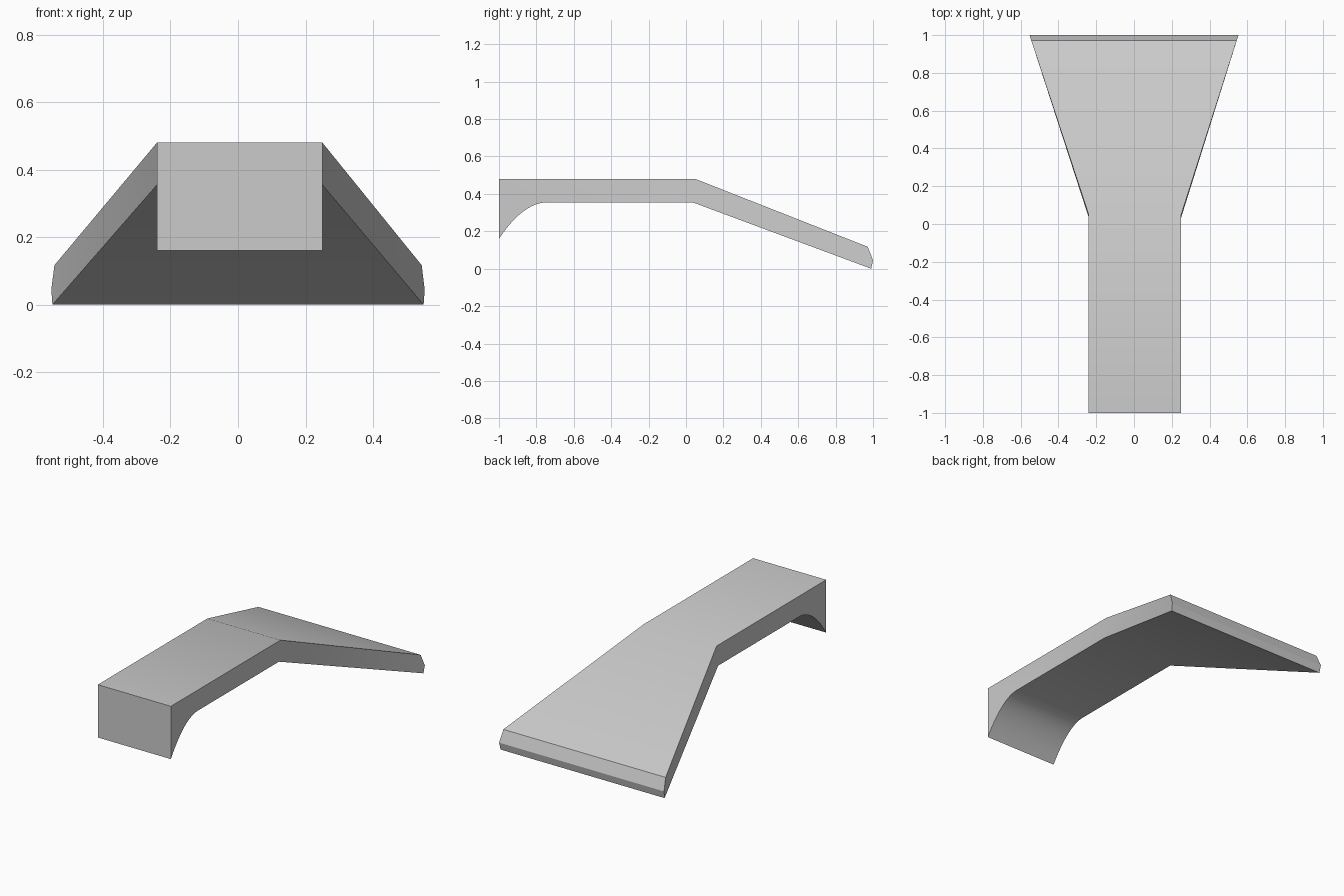
import bpy
import bmesh
import math

default = bpy.data.objects.get("Cube")
if default:
    bpy.data.objects.remove(default, do_unlink=True)

# Light grey material
grey = bpy.data.materials.new("light_grey")
grey.use_nodes = True
colour = (0.6, 0.6, 0.6, 1)
grey.diffuse_color = colour
grey.node_tree.nodes["Principled BSDF"].inputs["Base Color"].default_value = colour

NECK_HALF, NECK_SHIFT, END_HALF = 0.245, 0.005, 0.553
BEND_TOP, BEND_LOW = (0.05, 0.48), (0.035, 0.355)


def curve(a, b, c, steps):
    """Points on a quadratic curve from a to c, pulled towards b."""
    pts = []
    for i in range(steps + 1):
        t = i / steps
        pts.append(tuple((1 - t) ** 2 * p + 2 * t * (1 - t) * q + t * t * r
                         for p, q, r in zip(a, b, c)))
    return pts


# Side profile (y, z): flared ramp end, then straight neck with a curved lip
ramp = [BEND_TOP, (0.972, 0.117), (1.0, 0.045), (0.99, 0.0), BEND_LOW]
lip = curve((-0.74, 0.355), (-0.87, 0.355), (-1.0, 0.16), 12)
neck = [BEND_LOW] + lip + [(-1.0, 0.48), BEND_TOP]
profile = ramp + neck[1:-1]


def edge_x(y, side):
    """Outline seen from above: constant along the neck, widening on the ramp."""
    t = max(0, (y - BEND_TOP[0]) / (1 - BEND_TOP[0]))
    inner = side * NECK_HALF + NECK_SHIFT
    return inner + t * (side * END_HALF - inner)


bm = bmesh.new()
rows = {s: [bm.verts.new((edge_x(y, s), y, z)) for y, z in profile] for s in (-1, 1)}
count = len(profile)

# Top, end and underside strips
for i in range(count):
    j = (i + 1) % count
    bm.faces.new((rows[-1][i], rows[-1][j], rows[1][j], rows[1][i]))

# Side walls, split at the bend
for row in rows.values():
    bm.faces.new(row[:len(ramp)])
    bm.faces.new(row[len(ramp) - 1:] + row[:1])

bmesh.ops.recalc_face_normals(bm, faces=bm.faces)
mesh = bpy.data.meshes.new("flared_ramp")
bm.to_mesh(mesh)
bm.free()
mesh.materials.append(grey)

obj = bpy.data.objects.new("flared_ramp", mesh)
bpy.context.collection.objects.link(obj)
bpy.ops.object.select_all(action="DESELECT")
obj.select_set(True)
bpy.context.view_layer.objects.active = obj
bpy.ops.object.shade_smooth_by_angle(angle=math.radians(30))
